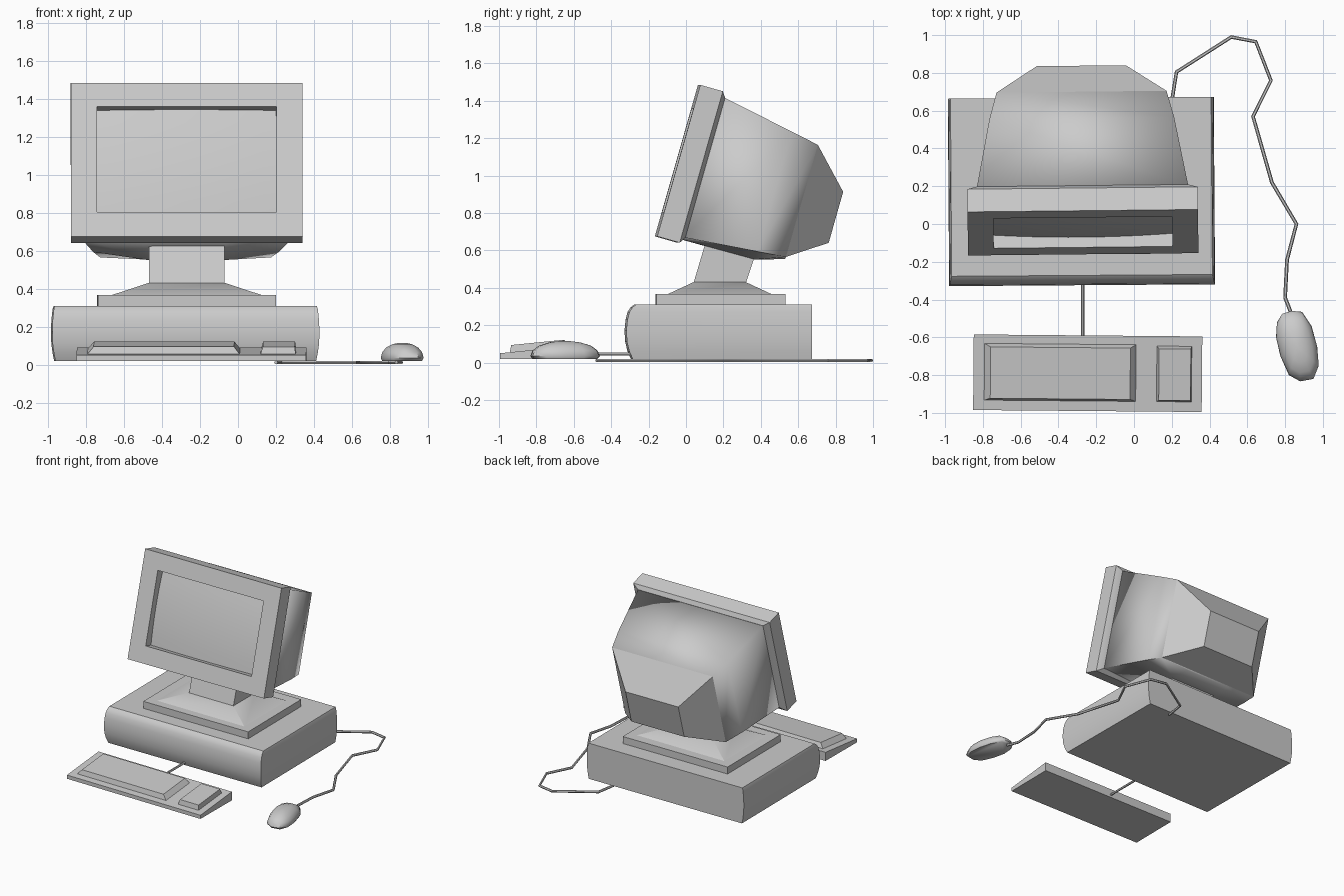
import bpy, bmesh, math
from mathutils import Vector

cube = bpy.data.objects.get("Cube")
if cube:
    bpy.data.objects.remove(cube, do_unlink=True)

# One plain grey for every part
grey = bpy.data.materials.new("plain_grey")
grey.use_nodes = True
colour = (0.6, 0.6, 0.6, 1)
grey.diffuse_color = colour
grey.node_tree.nodes["Principled BSDF"].inputs["Base Color"].default_value = colour


def finish(name, bm, limit=30, loc=(0, 0, 0), rot=(0, 0, 0), sharp=None):
    """Turn a bmesh into an object, keeping edges over the limit sharp."""
    bm.normal_update()
    for f in bm.faces:
        f.smooth = True
    for e in bm.edges:
        e.smooth = not (e.calc_face_angle(0) > math.radians(limit) or (sharp and sharp(e)))
    mesh = bpy.data.meshes.new(name)
    bm.to_mesh(mesh)
    bm.free()
    mesh.materials.append(grey)
    ob = bpy.data.objects.new(name, mesh)
    ob.location = loc
    ob.rotation_euler = [math.radians(a) for a in rot]
    bpy.context.collection.objects.link(ob)
    return ob


def loft(name, rings, **kw):
    """Skin closed rings of equal point count and cap both ends."""
    bm = bmesh.new()
    loops = [[bm.verts.new(p) for p in r] for r in rings]
    n = len(loops[0])
    for a, b in zip(loops, loops[1:]):
        for i in range(n):
            j = (i + 1) % n
            bm.faces.new((a[i], a[j], b[j], b[i]))
    bm.faces.new(loops[0][::-1])
    bm.faces.new(loops[-1])
    bmesh.ops.recalc_face_normals(bm, faces=bm.faces)
    return finish(name, bm, **kw)


def flat(x0, x1, y0, y1, z):
    """Rectangle lying at height z, which may be a function of y."""
    h = z if callable(z) else lambda y: z
    return [(x, y, h(y)) for x, y in ((x0, y0), (x1, y0), (x1, y1), (x0, y1))]


def upright(half, top, low, depth):
    """Rectangle standing at a depth behind the bezel face."""
    return [(-half, depth, low), (half, depth, low), (half, depth, top), (-half, depth, top)]


def keeled(half, top, low, keel, depth):
    """Standing rectangle with a lowered middle along its bottom edge."""
    r = upright(half, top, low, depth)
    return [r[0], (-0.2, depth, keel), (0.2, depth, keel)] + r[1:]


def cable(name, points, radius):
    cu = bpy.data.curves.new(name, 'CURVE')
    cu.dimensions = '3D'
    cu.bevel_depth = radius
    cu.bevel_resolution = 1
    cu.use_fill_caps = True
    sp = cu.splines.new('POLY')
    sp.points.add(len(points) - 1)
    for p, co in zip(sp.points, points):
        p.co = (*co, 1)
    tmp = bpy.data.objects.new(name + "_path", cu)
    bpy.context.collection.objects.link(tmp)
    bpy.context.view_layer.update()
    bm = bmesh.new()
    bm.from_mesh(bpy.data.meshes.new_from_object(tmp))
    bpy.data.objects.remove(tmp, do_unlink=True)
    finish(name, bm, limit=40)


# Desktop case with a bowed front
MID = -0.277
case_profile = [(0.02, 0.687, -0.29), (0.06, 0.695, -0.308), (0.11, 0.702, -0.32),
                (0.17, 0.704, -0.324), (0.23, 0.702, -0.318), (0.27, 0.698, -0.308),
                (0.295, 0.695, -0.292), (0.31, 0.69, -0.272)]
loft("computer_case", [flat(-w, w, front, 0.668, z) for z, w, front in case_profile],
     loc=(MID, 0, 0), rot=(0, 0, 0.4))

# Monitor stand
loft("stand_plate", [flat(-0.47, 0.47, -0.16, 0.53, z) for z in (0.305, 0.367)],
     loc=(-0.27, 0, 0), rot=(0, 0, 0.4))
loft("stand_slope", [flat(-0.4, 0.4, -0.1, 0.46, 0.365), flat(-0.203, 0.203, 0.04, 0.32, 0.43)],
     loc=(-0.27, 0, 0))
loft("stand_neck", [flat(-0.2, 0.2, 0.04, 0.32, 0.425),
                    flat(-0.2, 0.2, 0.11, 0.375, lambda y: 0.66 - (y - 0.11) * 0.26)],
     loc=(-0.27, 0, 0))

# Tilted monitor
tilt = dict(loc=(-0.27, -0.045, 1.08), rot=(-15.9, 0, 0.6))
loft("monitor_bezel", [upright(0.473, 0.29, -0.287, 0.075), upright(0.473, 0.29, -0.287, 0),
                       upright(0.61, 0.421, -0.421, 0), upright(0.61, 0.421, -0.421, 0.125),
                       upright(0.56, 0.391, -0.387, 0.147)], **tilt)


def lower_corner(e):
    return all(v.co.z < 0 and abs(v.co.x) > 0.4 for v in e.verts)


loft("monitor_housing", [keeled(0.56, 0.391, -0.387, -0.4, 0.14),
                         keeled(0.489, 0.315, -0.352, -0.396, 0.54),
                         keeled(0.45, 0.285, -0.338, -0.35, 0.694)],
     limit=180, sharp=lower_corner, **tilt)
loft("tube_cover", [upright(0.45, 0.285, -0.338, 0.694), upright(0.236, 0.081, -0.202, 0.895)],
     **tilt)

# Bulging screen
bm = bmesh.new()
bmesh.ops.create_grid(bm, x_segments=12, y_segments=8, size=1)
for v in bm.verts:
    u, w = v.co.x, v.co.y
    v.co = Vector((u * 0.473, 0.04 + 0.016 * (u * u + w * w), 0.0015 + w * 0.2885))
finish("screen", bm, **tilt)


# Keyboard
def slope(y):
    return 0.05 + (y + 0.99) * 0.1


def raised(y):
    return slope(y) + 0.038


kb = dict(loc=(-0.245, -0.79, 0), rot=(0, 0, -0.5))
deck = lambda y: slope(y - 0.79)
keytop = lambda y: raised(y - 0.79)
loft("keyboard_base", [flat(-0.605, 0.605, -0.2, 0.2, 0.02),
                       flat(-0.605, 0.605, -0.2, 0.2, deck)], **kb)
loft("main_keys", [flat(-0.547, 0.255, -0.147, 0.153, deck),
                   flat(-0.515, 0.225, -0.137, 0.135, keytop)], **kb)
loft("number_keys", [flat(0.365, 0.55, -0.147, 0.147, deck),
                     flat(0.377, 0.545, -0.14, 0.132, keytop)], **kb)
cable("keyboard_cable", [(-0.272, -0.6, 0.045), (-0.272, -0.28, 0.045)], 0.009)

# Mouse, a low dome over a rounded outline
outline = [(0.785, -0.475), (0.835, -0.46), (0.89, -0.465), (0.94, -0.54), (0.97, -0.65),
           (0.978, -0.75), (0.95, -0.82), (0.88, -0.833), (0.82, -0.8), (0.775, -0.7),
           (0.752, -0.6), (0.757, -0.52)]
centre = Vector((0.865, -0.65))
dome = [(0.02, 0.93), (0.035, 1), (0.065, 0.93), (0.09, 0.75), (0.108, 0.45), (0.115, 0.15)]
loft("mouse", [[(*centre.lerp(Vector(p), s), z) for p in outline] for z, s in dome], limit=50)

# Mouse cable running round to the back of the case
route = [(0.835, -0.48), (0.80, -0.39), (0.81, -0.19), (0.86, 0), (0.73, 0.22), (0.63, 0.57),
         (0.725, 0.76), (0.645, 0.965), (0.515, 0.99), (0.225, 0.805), (0.2, 0.65)]
cable("mouse_cable", [(x, y, 0.011) for x, y in route], 0.01)
